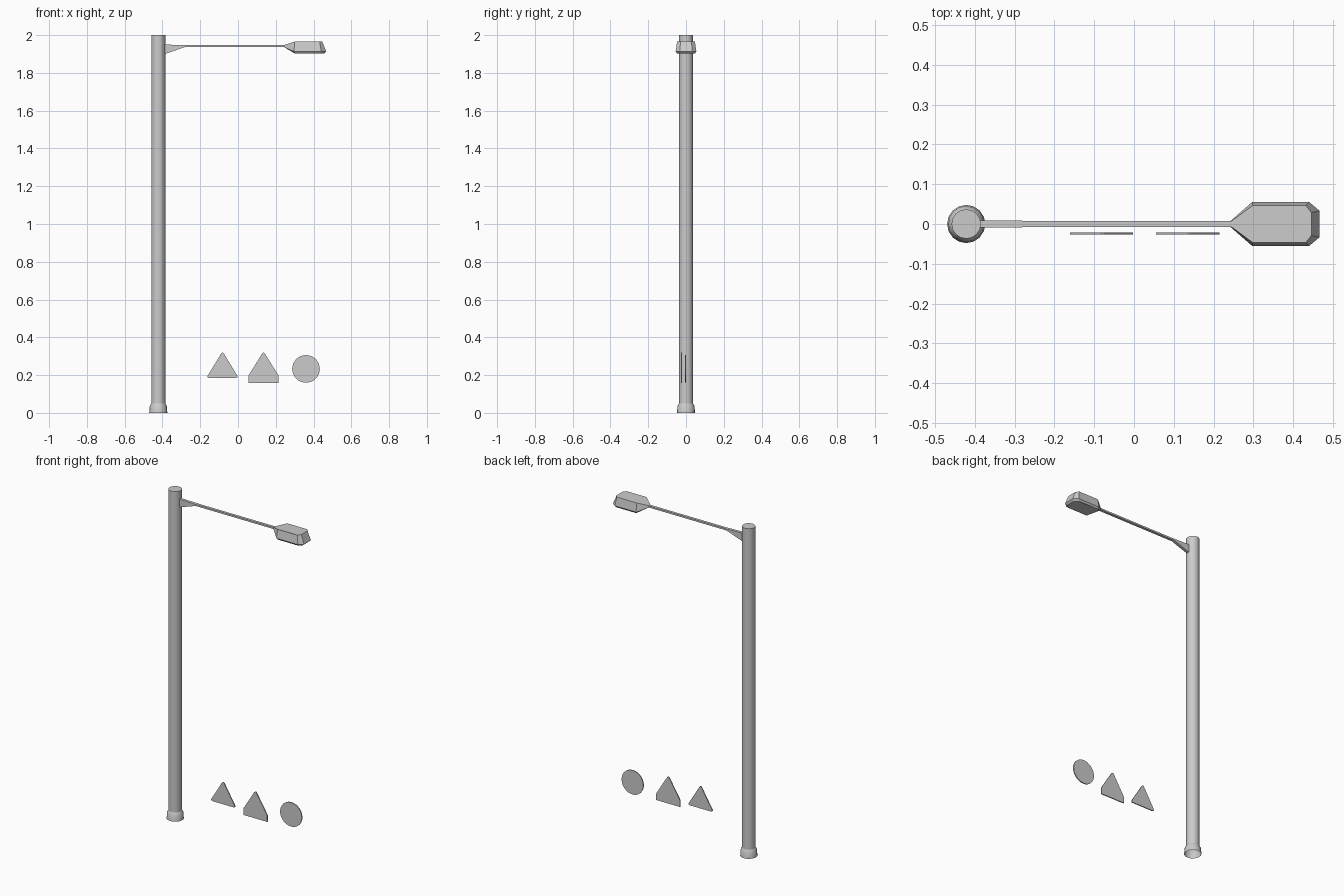
import bpy, bmesh, math

if "Cube" in bpy.data.objects:
    bpy.data.objects.remove(bpy.data.objects["Cube"])

def make(name, bm):
    bmesh.ops.recalc_face_normals(bm, faces=bm.faces)
    me = bpy.data.meshes.new(name)
    bm.to_mesh(me)
    bm.free()
    ob = bpy.data.objects.new(name, me)
    bpy.context.collection.objects.link(ob)
    return ob

def loft(name, loops, cap_start=True, cap_end=True):
    """Skin a stack of equal-length point loops."""
    bm = bmesh.new()
    rings = [[bm.verts.new(p) for p in loop] for loop in loops]
    n = len(rings[0])
    for a, b in zip(rings, rings[1:]):
        for i in range(n):
            j = (i + 1) % n
            bm.faces.new((a[i], a[j], b[j], b[i]))
    if cap_start:
        bm.faces.new(rings[0][::-1])
    if cap_end:
        bm.faces.new(rings[-1])
    return make(name, bm)

def plate(name, pts, y0, y1):
    """Extrude an x-z outline between two depths."""
    return loft(name, [[(x, y, z) for x, z in pts] for y in (y0, y1)])

def smooth(ob, angle):
    bpy.ops.object.select_all(action='DESELECT')
    bpy.context.view_layer.objects.active = ob
    ob.select_set(True)
    bpy.ops.object.shade_smooth_by_angle(angle=math.radians(angle))

def circle(cx, r, z, n):
    return [(cx + r * math.cos(math.tau * i / n), r * math.sin(math.tau * i / n), z)
            for i in range(n)]

# Pole with flared foot, open underneath
PX = -0.422
pole = loft("pole", [circle(PX, r, z, 16) for r, z in
                     ((0.048, 0), (0.045, 0.037), (0.037, 0.05), (0.037, 2.0))],
            cap_start=False)
smooth(pole, 30)

# Arm and its triangular gusset
plate("arm", [(-0.39, 1.937), (0.25, 1.937), (0.25, 1.947), (-0.39, 1.947)], -0.008, 0.008)
plate("arm_bracket", [(-0.39, 1.901), (-0.378, 1.903), (-0.28, 1.937), (-0.28, 1.947), (-0.39, 1.95)],
      -0.009, 0.009)

# Lamp head: stacked octagonal outlines, each given as one half and mirrored in y
def lamp_loop(half):
    return half + [(x, -y, z) for x, y, z in reversed(half)]

loft("lamp_head", [
    lamp_loop([(0.252, 0.006, 1.932), (0.302, 0.046, 1.902), (0.436, 0.046, 1.902), (0.455, 0.027, 1.902)]),
    lamp_loop([(0.243, 0.008, 1.937), (0.297, 0.055, 1.913), (0.441, 0.055, 1.913), (0.467, 0.033, 1.913)]),
    lamp_loop([(0.245, 0.007, 1.948), (0.299, 0.047, 1.965), (0.432, 0.047, 1.965), (0.446, 0.029, 1.965)]),
])

# Triangular sign with clipped corners
def mirrored(cx, half):
    return [(cx + x, z) for x, z in half] + [(cx - x, z) for x, z in reversed(half)]

plate("triangle_sign", mirrored(-0.082, [(0.073, 0.185), (0.079, 0.189), (0.079, 0.196),
                                         (0.006, 0.316), (0.002, 0.319)]), -0.027, -0.021)

# House-shaped sign
plate("pentagon_sign", mirrored(0.135, [(0.080, 0.157), (0.080, 0.197),
                                        (0.006, 0.316), (0.002, 0.319)]), -0.027, -0.021)

# Round sign
rim = [(0.36 + 0.073 * math.cos(math.tau * i / 32), 0.233 + 0.073 * math.sin(math.tau * i / 32))
       for i in range(32)]
smooth(plate("round_sign", rim, -0.006, 0.0), 30)
